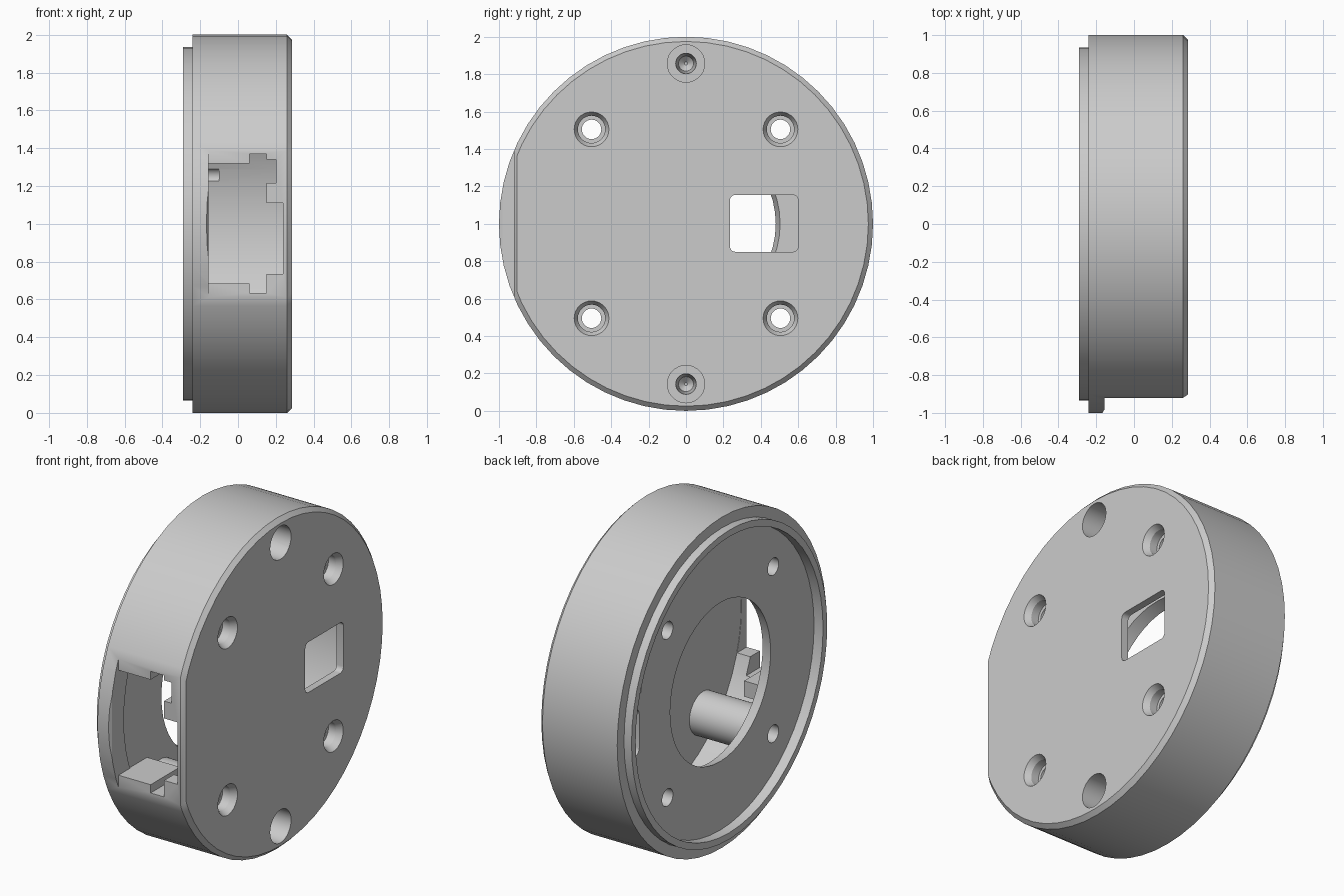
import bpy, bmesh, math
from mathutils import Vector

if "Cube" in bpy.data.objects:
    bpy.data.objects.remove(bpy.data.objects["Cube"])

grey = bpy.data.materials.new("light_grey")
grey.diffuse_color = (0.6, 0.6, 0.6, 1)
grey.use_nodes = True
grey.node_tree.nodes["Principled BSDF"].inputs["Base Color"].default_value = grey.diffuse_color


def make(name, bm):
    bmesh.ops.recalc_face_normals(bm, faces=bm.faces)
    me = bpy.data.meshes.new(name)
    bm.to_mesh(me)
    bm.free()
    me.materials.append(grey)
    ob = bpy.data.objects.new(name, me)
    bpy.context.collection.objects.link(ob)
    return ob


def lathe(name, profile, y=0, z=1, seg=24):
    """Closed solid turned around an axis parallel to x; profile = (x, radius)."""
    bm = bmesh.new()
    rings = []
    for x, r in profile:
        rings.append([bm.verts.new((x, y + r * math.cos(a), z + r * math.sin(a)))
                      for a in (2 * math.pi * i / seg for i in range(seg))])
    for a, b in zip(rings, rings[1:]):
        for i in range(seg):
            j = (i + 1) % seg
            bm.faces.new((a[i], a[j], b[j], b[i]))
    bm.faces.new(rings[0])
    bm.faces.new(rings[-1])
    return make(name, bm)


def prism(name, points, axis, lo, hi):
    """Extrude a 2D outline along an axis (0 x, 1 y, 2 z)."""
    bm = bmesh.new()

    def put(p, t):
        c = list(p)
        c.insert(axis, t)
        return bm.verts.new(c)
    a = [put(p, lo) for p in points]
    b = [put(p, hi) for p in points]
    bm.faces.new(a)
    bm.faces.new(b)
    for i in range(len(a)):
        j = (i + 1) % len(a)
        bm.faces.new((a[i], a[j], b[j], b[i]))
    return make(name, bm)


def round_rect(u0, u1, v0, v1, r, n=5):
    pts = []
    corners = [(u1 - r, v1 - r), (u0 + r, v1 - r), (u0 + r, v0 + r), (u1 - r, v0 + r)]
    for k, (u, v) in enumerate(corners):
        for i in range(n + 1):
            a = math.pi / 2 * (k + i / n)
            pts.append((u + r * math.cos(a), v + r * math.sin(a)))
    return pts


def combine(target, tool, operation):
    m = target.modifiers.new("cut", 'BOOLEAN')
    m.object, m.operation, m.solver = tool, operation, 'EXACT'
    bpy.context.view_layer.objects.active = target
    bpy.ops.object.modifier_apply(modifier=m.name)
    bpy.data.objects.remove(tool)


# Drum with back lip and chamfered front edge
body = lathe("round_housing", [(-.29, .935), (-.24, .935), (-.24, 1), (.26, 1), (.285, .975)], seg=56)


def cut(tool):
    combine(body, tool, 'DIFFERENCE')


def add(tool):
    combine(body, tool, 'UNION')


# Back recess and hollow interior
cut(lathe("back_recess", [(-.4, .895), (-.23, .895)], seg=56))
cut(lathe("cavity", [(-.16, .87), (.24, .87)], seg=56))

# Port side ledges, screw posts and pin bosses inside
for z0, z1 in ((.59, .685), (1.32, 1.41)):
    add(prism("port_ledge", [(-.18, z0), (.06, z0), (.06, z1), (-.18, z1)], 1, -.885, -.64))
screws = [(sy * .505, 1 + sz * .505) for sy in (-1, 1) for sz in (-1, 1)]
for y, z in screws:
    add(lathe("screw_post", [(-.19, .13), (.265, .13)], y, z, 32))
for z in (.143, 1.857):
    add(lathe("pin_boss", [(-.19, .128), (.25, .128)], 0, z, 32))

# Flat on the port side
cut(prism("side_flat", [(-.185, -1.03), (-.155, -.98), (-.155, -.92), (.26, -.92),
                        (.285, -.903), (.4, -.82), (.4, -1.2), (-.185, -1.2)], 2, -.1, 2.1))

# Stepped port opening
cut(prism("port_opening", [(-.155, .685), (.06, .685), (.06, .635), (.15, .635), (.15, .735),
                           (.238, .735), (.238, 1.11), (.15, 1.11), (.15, 1.215), (.2, 1.215),
                           (.2, 1.34), (.15, 1.34), (.15, 1.37), (.06, 1.37), (.06, 1.32),
                           (-.155, 1.32)], 1, -1.2, -.66))

# Large back hole, front window and cable slots
cut(lathe("back_hole", [(-.4, .48), (-.23, .48), (-.155, .505), (0, .505)], seg=48))
cut(prism("window", round_rect(.235, .6, .85, 1.155, .03), 0, .1, .4))
cut(prism("cable_slot", round_rect(.775, .855, .86, 1.14, .039), 0, -.27, -.1))
cut(lathe("cable_hole", [(-.27, .045), (-.1, .045)], .80, 1.25))

# Countersunk screw holes and blind pin holes
for y, z in screws:
    cut(lathe("screw_hole", [(.32, .113), (.25, .073), (.2, .073), (.2, .052), (-.4, .052)], y, z, 28))
for z in (.143, 1.857):
    cut(lathe("pin_hole", [(.32, .1), (.14, .1), (.14, .055), (-.06, .04), (-.09, .008)], 0, z, 28))

bpy.ops.object.select_all(action='DESELECT')
body.select_set(True)
bpy.context.view_layer.objects.active = body
bpy.ops.object.shade_smooth_by_angle(angle=math.radians(25))
